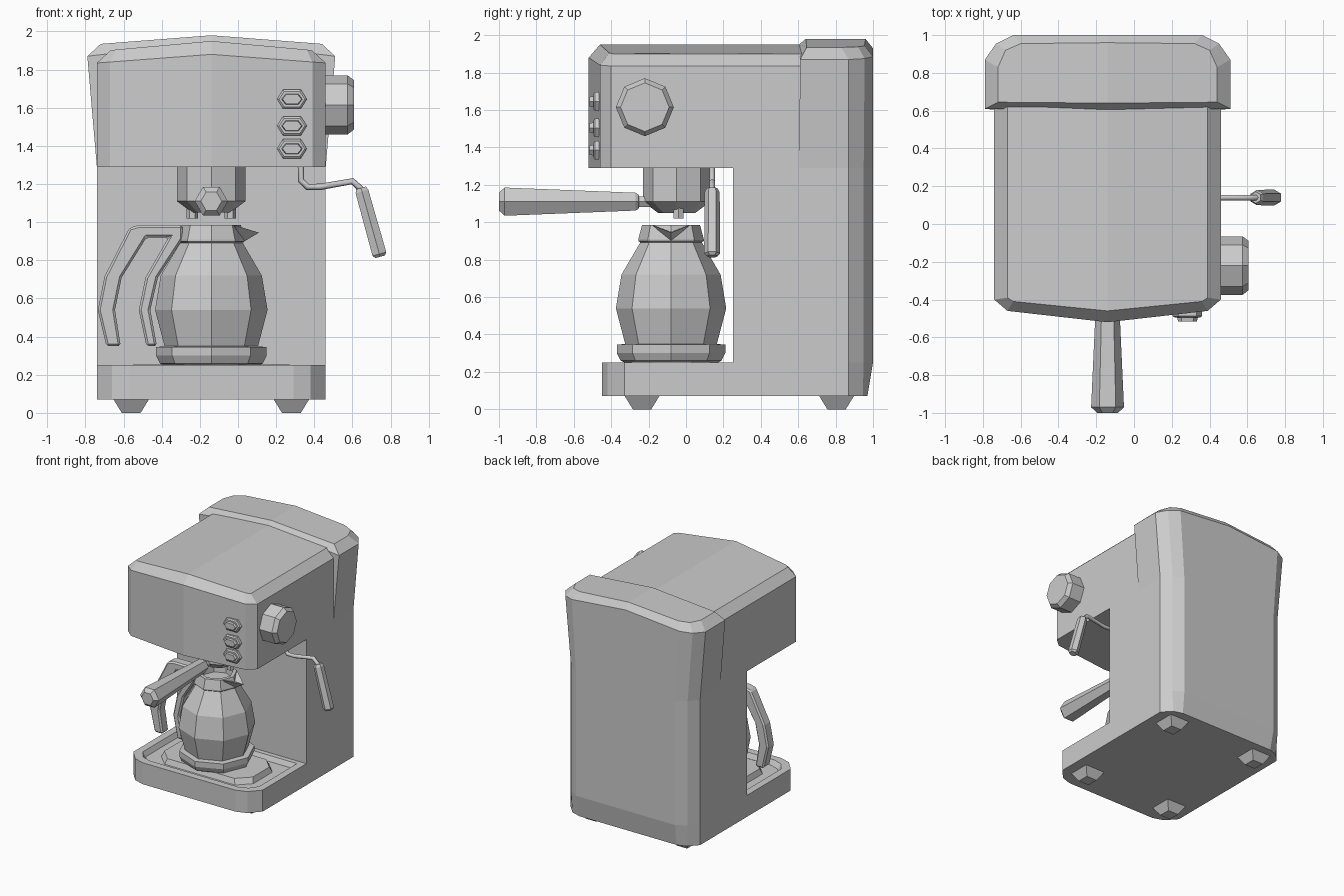
import bpy, bmesh, math
from mathutils import Vector, Matrix

cube = bpy.data.objects.get("Cube")
if cube:
    bpy.data.objects.remove(cube, do_unlink=True)

CX = -0.14  # centre line of the machine body

grey = bpy.data.materials.new("light_grey")
grey.use_nodes = True
COL = (0.6, 0.6, 0.6, 1)
grey.diffuse_color = COL
grey.node_tree.nodes["Principled BSDF"].inputs["Base Color"].default_value = COL


def finish(name, bm):
    bmesh.ops.recalc_face_normals(bm, faces=bm.faces)
    me = bpy.data.meshes.new(name)
    bm.to_mesh(me)
    bm.free()
    me.materials.append(grey)
    ob = bpy.data.objects.new(name, me)
    bpy.context.collection.objects.link(ob)
    return ob


def loft(name, rings, split=False):
    """Skin a stack of equal rings; split caps along the centre line if ridged."""
    bm = bmesh.new()
    rows = [[bm.verts.new(p) for p in r] for r in rings]
    n = len(rows[0])
    for a, b in zip(rows, rows[1:]):
        for i in range(n):
            j = (i + 1) % n
            bm.faces.new((a[i], a[j], b[j], b[i]))
    for r in (rows[0], rows[-1]):
        if split:
            h = n // 2
            bm.faces.new(r[:h + 1])
            bm.faces.new(r[h:] + r[:1])
        else:
            bm.faces.new(r)
    return finish(name, bm)


def sym(half, z=None):
    """Full ring from right-hand points that start and end on the centre line."""
    pts = [(p[0], p[1], p[2] if z is None else z) for p in half]
    full = pts + [(-x, y, h) for x, y, h in pts[-2:0:-1]]
    return [(CX + x, y, h) for x, y, h in full]


def lathe(name, centre, axis, profile, sides, turn=0.0, sx=1.0):
    """Faceted turned part: profile is (radius, distance along axis)."""
    rot = Vector((0, 0, 1)).rotation_difference(Vector(axis)).to_matrix()
    rings = []
    for r, d in profile:
        ring = []
        for i in range(sides):
            a = turn + math.tau * i / sides
            v = rot @ Vector((r * sx * math.cos(a), r * math.sin(a), d))
            ring.append(Vector(centre) + v)
        rings.append(ring)
    return loft(name, rings)


# Drip base with recessed tray
base = [(0, -.45), (.43, -.45), (.52, -.42), (.6, -.33), (.6, .25), (0, .25)]
rim = [(0, -.39), (.41, -.39), (.49, -.36), (.54, -.29), (.54, .21), (0, .21)]
pan = [(0, -.37), (.39, -.37), (.47, -.34), (.52, -.28), (.52, .19), (0, .19)]
loft("drip_base", [sym(base, .07), sym(base, .25), sym(rim, .25), sym(pan, .21)], True)


def octagon(w, y0, y1, c):
    return [(0, y0), (w - c, y0), (w, y0 + c), (w, y1 - c), (w - c, y1), (0, y1)]


loft("drip_plate", [sym(octagon(.43, -.31, .15, .1), .2),
                    sym(octagon(.41, -.29, .13, .1), .255)], True)

# Rear column, pinched at the foot
foot = [(0, .25), (.6, .25), (.6, .87), (.53, .945), (.45, .97), (0, .97)]
shaft = [(0, .25), (.6, .25), (.6, .87), (.54, .95), (.46, 1), (0, 1)]
loft("rear_column", [sym(foot, .07), sym(shaft, .25), sym(shaft, 1.29)], True)

# Head with ridged roof and bowed front
front = [(0, -.52), (.53, -.46), (.6, -.4), (.6, .62), (0, .62)]
brow = [(x, y, h) for (x, y), h in zip(front, (1.88, 1.84, 1.835, 1.835, 1.88))]
roof = [(0, -.46, 1.95), (.5, -.41, 1.905), (.53, -.39, 1.9), (.53, .62, 1.9), (0, .62, 1.95)]
loft("head", [sym(front, 1.29), sym(brow), sym(roof)], True)

# Flared rear hood
hood_low = [(0, .605), (.6, .605), (.6, .87), (.54, .95), (.46, 1), (0, 1)]
hood_mid = [(0, .605, 1.95), (.65, .61, 1.87), (.65, .87, 1.87),
            (.59, .955, 1.875), (.5, 1, 1.885), (0, 1, 1.93)]
hood_top = [(0, .64, 1.98), (.58, .645, 1.935), (.58, .83, 1.935),
            (.54, .92, 1.938), (.46, .955, 1.944), (0, .96, 1.98)]
loft("rear_hood", [sym(hood_low, 1.29), sym(hood_mid), sym(hood_top)], True)

# Feet
for fx, side in ((-.42, "right"), (.42, "left")):
    for fy, end in ((-.235, "front"), (.805, "rear")):
        lathe(f"{end}_{side}_foot", (CX + fx, fy, 0), (0, 0, 1),
              [(.07, 0), (.135, .075)], 4, math.pi / 4)

# Brew group and twin spouts
lathe("brew_group", (CX, -.05, 0), (0, 0, 1),
      [(.1, 1.05), (.18, 1.11), (.18, 1.3)], 8)
for s, side in ((-1, "right"), (1, "left")):
    lathe(f"{side}_coffee_spout", (CX + s * .1, -.04, 0), (0, 0, 1),
          [(.03, 1.02), (.03, 1.1)], 6)

# Filter handle pointing forward
lathe("filter_handle", (CX, 0, 1.11), (0, -1, 0),
      [(.032, .12), (.032, .25), (.045, .255), (.055, .27), (.087, .97), (.055, 1.0)], 6)

# Side knob
lathe("side_knob", (.45, -.22, 1.615), (1, 0, 0),
      [(.155, 0), (.155, .125), (.13, .157)], 8)

# Front buttons
for i, z in enumerate((1.645, 1.505, 1.385)):
    rings = []
    for w, h, y in ((.078, .05, -.44), (.078, .05, -.487), (.068, .04, -.495),
                    (.055, .028, -.495), (.05, .025, -.515)):
        hexa = [(-1, 0), (-.6, -1), (.6, -1), (1, 0), (.6, 1), (-.6, 1)]
        rings.append([(.283 + u * w, y, z + v * h) for u, v in hexa])
    loft(f"button_{i + 1}", rings)

# Carafe: foot band, body, collar
POT = (CX, -.08, 0)
lathe("carafe_band", POT, (0, 0, 1),
      [(.25, .25), (.27, .26), (.29, .3), (.29, .345), (.24, .35)], 8)
lathe("carafe_body", POT, (0, 0, 1),
      [(.24, .33), (.295, .54), (.265, .72), (.16, .9)], 8)
lathe("carafe_collar", POT, (0, 0, 1),
      [(.155, .885), (.175, .9), (.175, .91), (.155, .985), (.125, .985), (.12, .93)], 8)

# Pouring lip
bm = bmesh.new()
a, b, tip, low, back = [bm.verts.new((CX + x, -.08 + y, z)) for x, y, z in
                        ((.12, -.1, .985), (.12, .1, .985), (.25, 0, .945),
                         (.165, 0, .895), (.1, 0, .95))]
for f in ((a, tip, low), (b, low, tip), (a, back, tip), (b, tip, back),
          (a, low, back), (b, back, low)):
    bm.faces.new(f)
finish("pouring_lip", bm)

# Carafe handle: two bent arms joined at the top
outline = [(-.69, .35), (-.735, .54), (-.7, .715), (-.57, .97), (-.52, .985),
           (-.29, .985), (-.29, .91), (-.42, .71), (-.46, .54), (-.425, .35),
           (-.48, .35), (-.52, .54), (-.485, .71), (-.365, .92), (-.48, .92),
           (-.61, .71), (-.645, .54), (-.615, .35)]
handle = loft("carafe_handle", [[(x, y, z) for x, z in outline] for y in (-.125, -.035)])
bev = handle.modifiers.new("edge", "BEVEL")
bev.width = .012
bev.segments = 1

# Steam pipe and grip
curve = bpy.data.curves.new("steam_pipe", "CURVE")
curve.dimensions = "3D"
curve.bevel_depth = .017
curve.bevel_resolution = 1
curve.use_fill_caps = True
path = [(.33, 1.31), (.33, 1.22), (.365, 1.185), (.43, 1.185), (.6, 1.215), (.66, 1.16)]
spline = curve.splines.new("POLY")
spline.points.add(len(path) - 1)
for p, (x, z) in zip(spline.points, path):
    p.co = (x, .14, z, 1)
curve.materials.append(grey)
bpy.context.collection.objects.link(bpy.data.objects.new("steam_pipe", curve))

lathe("steam_grip", (.645, .14, 1.18), (.1, 0, -.36),
      [(.03, 0), (.04, .02), (.043, .36), (.03, .375)], 6, math.pi / 6)
